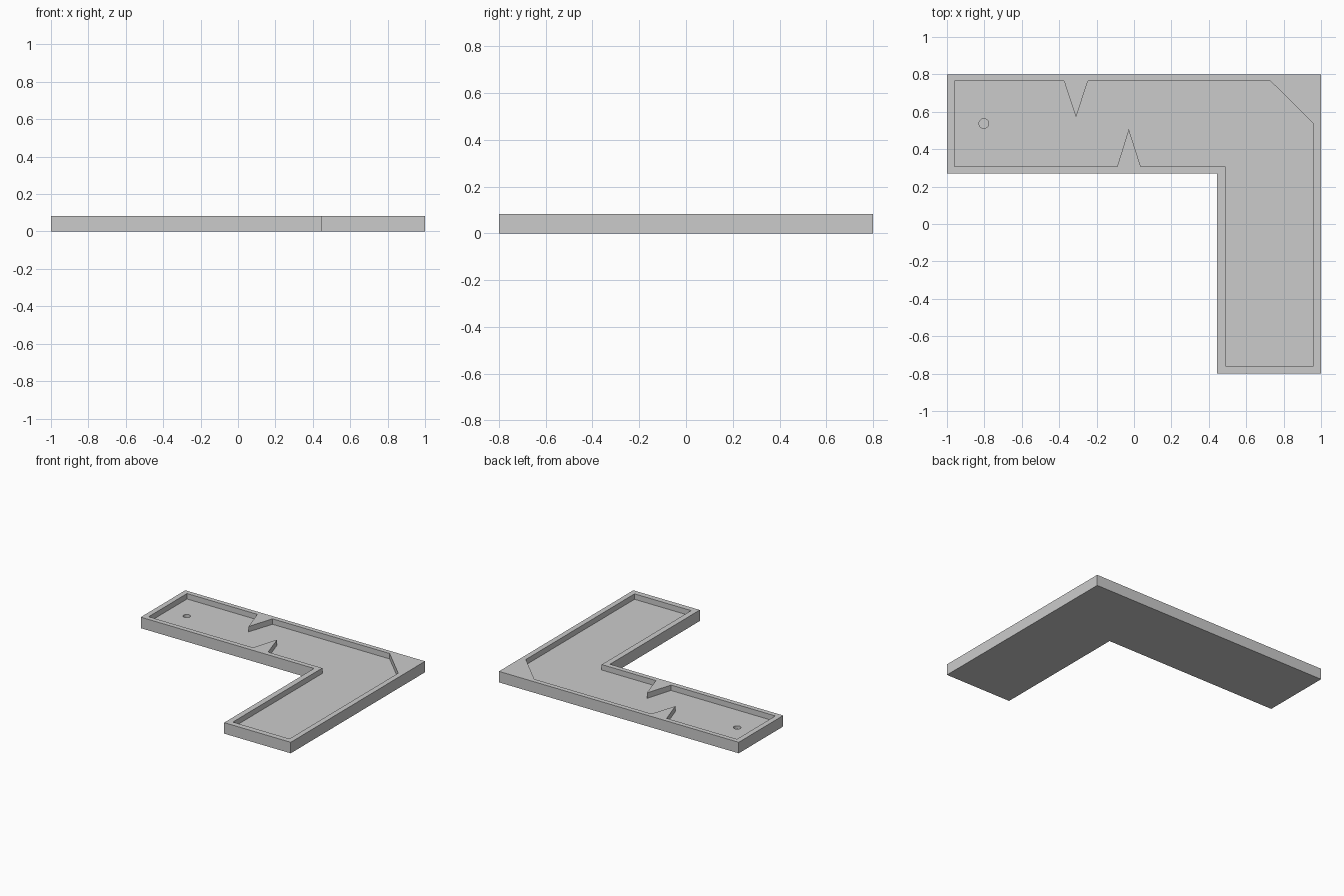
import bpy, bmesh
from math import cos, sin, tau

if "Cube" in bpy.data.objects:
    bpy.data.objects.remove(bpy.data.objects["Cube"])

HEIGHT, FLOOR, CUP_BOTTOM = 0.083, 0.042, 0.02


def prism(name, outline, z0, z1):
    """Extrude a flat outline from z0 up to z1."""
    bm = bmesh.new()
    face = bm.faces.new([bm.verts.new((x, y, z0)) for x, y in outline])
    new = bmesh.ops.extrude_face_region(bm, geom=[face])["geom"]
    verts = [v for v in new if isinstance(v, bmesh.types.BMVert)]
    bmesh.ops.translate(bm, verts=verts, vec=(0, 0, z1 - z0))
    bmesh.ops.recalc_face_normals(bm, faces=bm.faces)
    mesh = bpy.data.meshes.new(name)
    bm.to_mesh(mesh)
    bm.free()
    obj = bpy.data.objects.new(name, mesh)
    bpy.context.collection.objects.link(obj)
    return obj


def carve(target, cutter):
    """Subtract the cutter, apply it and remove the cutter."""
    mod = target.modifiers.new(cutter.name, "BOOLEAN")
    mod.operation, mod.solver, mod.object = "DIFFERENCE", "EXACT", cutter
    bpy.context.view_layer.objects.active = target
    bpy.ops.object.modifier_apply(modifier=mod.name)
    bpy.data.objects.remove(cutter)


# L-shaped block
course = prism("golf_course_tray", [
    (-1, 0.27), (0.445, 0.27), (0.445, -0.8), (1, -0.8), (1, 0.8), (-1, 0.8),
], 0, HEIGHT)

# Sunken playing floor, leaving the rim, two wedge bumpers and the corner bank
carve(course, prism("floor_pocket", [
    (-0.96, 0.307),
    (-0.09, 0.307), (-0.028, 0.507), (0.036, 0.307),
    (0.488, 0.307), (0.488, -0.758), (0.96, -0.758),
    (0.96, 0.537), (0.73, 0.764),
    (-0.247, 0.764), (-0.31, 0.57), (-0.374, 0.764),
    (-0.96, 0.764),
], FLOOR, HEIGHT + 0.1))

# Round cup in the floor
carve(course, prism("cup_cutter", [
    (-0.803 + 0.026 * cos(tau * i / 32), 0.537 + 0.026 * sin(tau * i / 32))
    for i in range(32)
], CUP_BOTTOM, HEIGHT + 0.1))
